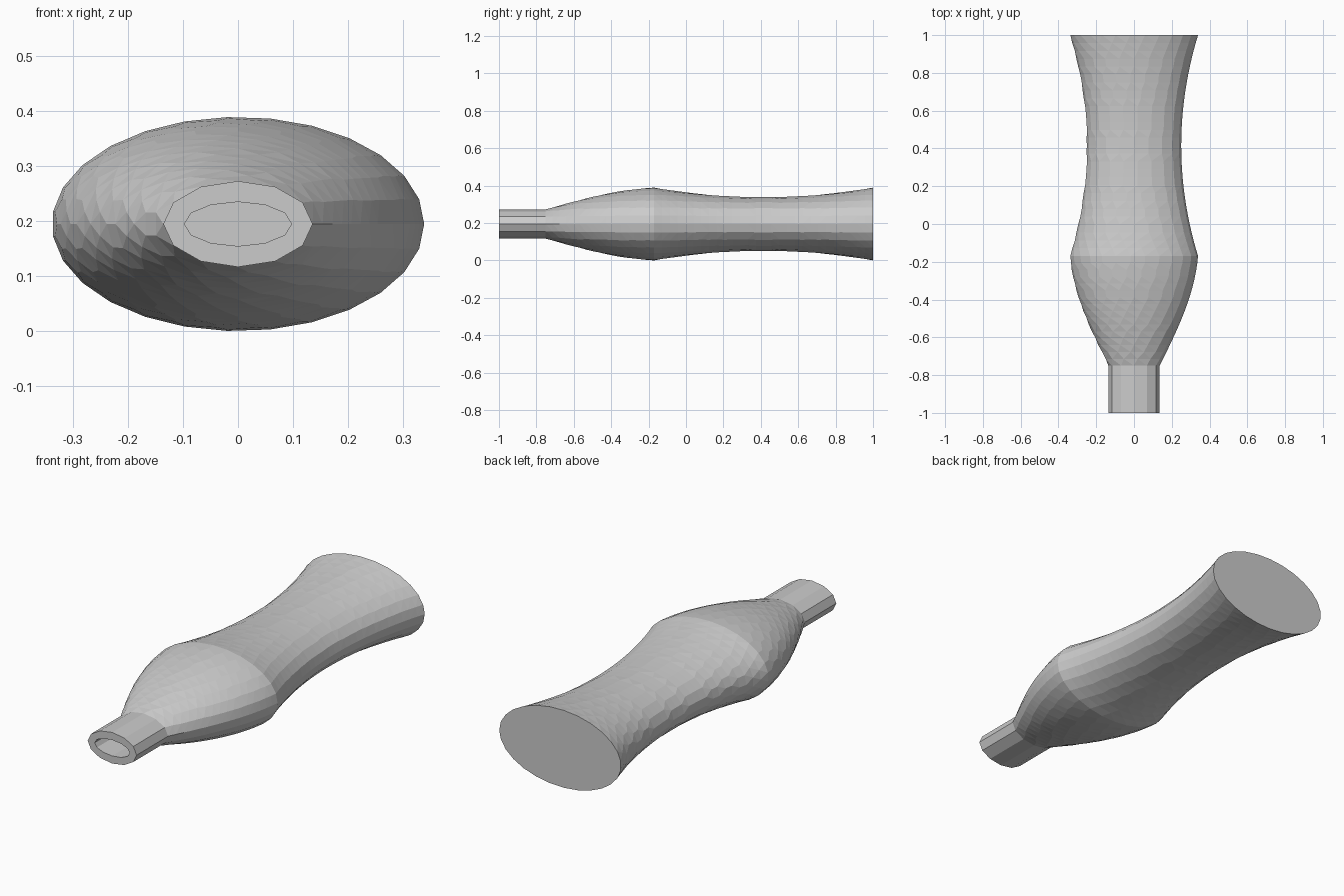
import bpy, bmesh
from math import sin, cos, pi, radians

if "Cube" in bpy.data.objects:
    bpy.data.objects.remove(bpy.data.objects["Cube"])

CZ, RATIO, WALL = 0.195, 0.575, 0.038
NECK_R, BODY_R, WAIST_R = 0.136, 0.339, 0.25


def radius(y):
    """Half width of the bottle along its length."""
    if y <= -0.75:
        return NECK_R
    if y <= -0.17:
        t = (y + 0.75) / 0.58
        return NECK_R + (BODY_R - NECK_R) * sin(radians(80) * t) / sin(radians(80))
    u = (y - 0.415) / 0.585
    return WAIST_R + (BODY_R - WAIST_R) * u * u


def ring(bm, y, inset):
    """Elliptical ring whose side count grows with its size."""
    r = radius(y)
    n = round(12 + 15 * (r - NECK_R) / (BODY_R - NECK_R))
    rx, rz = r - inset, r * RATIO - inset
    return [bm.verts.new((rx * cos(2 * pi * i / n), y, CZ + rz * sin(2 * pi * i / n)))
            for i in range(n)]


def bridge(bm, a, b):
    """Join two rings, which may differ in side count."""
    na, nb = len(a), len(b)
    if na == nb:
        for i in range(na):
            j = (i + 1) % na
            bm.faces.new((a[i], a[j], b[j], b[i]))
        return
    i = j = 0
    while i < na or j < nb:
        if j >= nb or (i < na and (i + 1) / na <= (j + 1) / nb):
            bm.faces.new((a[i % na], a[(i + 1) % na], b[j % nb]))
            i += 1
        else:
            bm.faces.new((a[i % na], b[(j + 1) % nb], b[j % nb]))
            j += 1


def loft(bm, ys, inset):
    rings = [ring(bm, y, inset) for y in ys]
    for a, b in zip(rings, rings[1:]):
        bridge(bm, a, b)
    bm.faces.new(rings[-1])
    return rings[0]


def stations(end):
    shoulder = [-0.75 + 0.58 * i / 16 for i in range(17)]
    lower = [-0.17 + (end + 0.17) * i / 28 for i in range(1, 29)]
    return [-1.0] + shoulder + lower


# Outer shell, hollow inside and the rim joining them at the mouth
bm = bmesh.new()
outer_mouth = loft(bm, stations(1.0), 0)
inner_mouth = loft(bm, stations(1.0 - WALL), WALL)
bridge(bm, outer_mouth, inner_mouth)
bmesh.ops.recalc_face_normals(bm, faces=bm.faces[:])
mesh = bpy.data.meshes.new("bottle")
bm.to_mesh(mesh)
bm.free()
bpy.context.collection.objects.link(bpy.data.objects.new("bottle", mesh))
